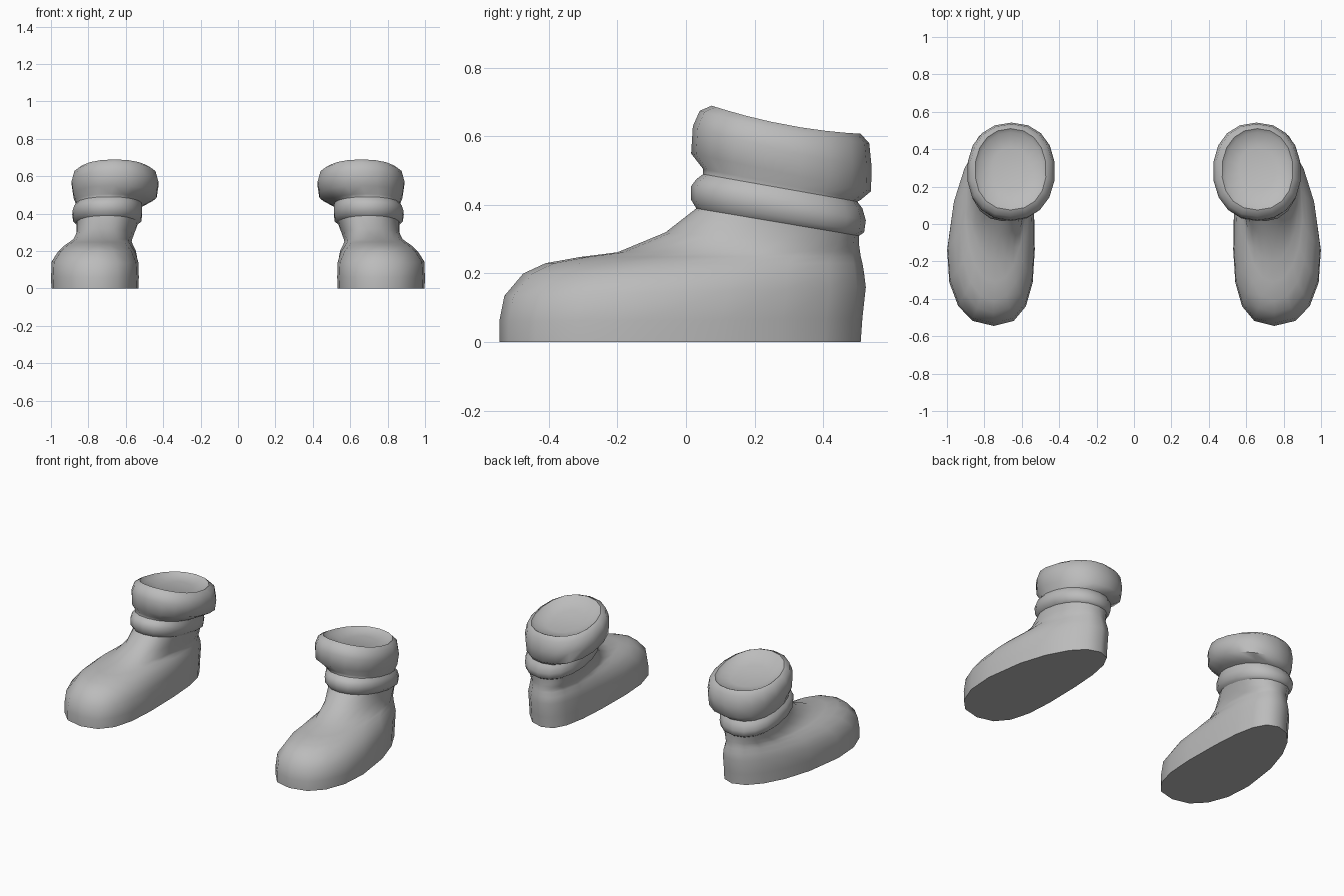
import bpy, bmesh, math

SEGMENTS = 18

grey = bpy.data.materials.new("soft grey")
grey.diffuse_color = (0.5, 0.5, 0.5, 1)


def ring(bm, side, front, back, centre, width, power=2.2, bow=0.0, sag=0.0):
    """Tilted egg-shaped ring; centre and half width run from front to back."""
    verts = []
    for i in range(SEGMENTS):
        a = 2 * math.pi * i / SEGMENTS
        c, s = math.cos(a), math.sin(a)
        v = -math.copysign(abs(c) ** (2 / power), c)
        u = math.copysign(abs(s) ** (2 / power), s)
        t = (v + 1) / 2
        y = front[0] + (back[0] - front[0]) * t
        z = front[1] + (back[1] - front[1]) * t - sag * (1 - v * v)
        x = centre[0] + (centre[1] - centre[0]) * t + bow * (1 - v * v)
        x += u * (width[0] + (width[1] - width[0]) * t)
        verts.append(bm.verts.new((side * x, y, z)))
    return verts


def loft(name, side, rings, cap_start=False, cap_end=False):
    bm = bmesh.new()
    loops = [ring(bm, side, *r) for r in rings]
    for a, b in zip(loops, loops[1:]):
        for i in range(SEGMENTS):
            j = (i + 1) % SEGMENTS
            bm.faces.new((a[i], a[j], b[j], b[i]))
    if cap_start:
        bm.faces.new(loops[0][::-1])
    if cap_end:
        bm.faces.new(loops[-1])
    # Make every face point outwards
    bmesh.ops.recalc_face_normals(bm, faces=bm.faces)
    middle = loops[0][0].co.lerp(loops[0][SEGMENTS // 2].co, 0.5)
    if sum(f.normal.dot(f.calc_center_median() - middle) for f in bm.faces) < 0:
        bmesh.ops.reverse_faces(bm, faces=bm.faces)
    mesh = bpy.data.meshes.new(name)
    bm.to_mesh(mesh)
    bm.free()
    mesh.materials.append(grey)
    obj = bpy.data.objects.new(name, mesh)
    bpy.context.collection.objects.link(obj)
    bpy.ops.object.select_all(action='DESELECT')
    obj.select_set(True)
    bpy.context.view_layer.objects.active = obj
    bpy.ops.object.shade_smooth_by_angle(angle=math.radians(55))


# Rings: front (y, z), back (y, z), centre x front/back, half width front/back
ankle = ((0.03, 0.39), (0.505, 0.31), (0.70, 0.70), (0.16, 0.17))
neck = ((0.05, 0.49), (0.50, 0.41), (0.69, 0.69), (0.175, 0.18))

foot = [
    ((-0.545, 0.0), (0.51, 0.0), (0.75, 0.685), (0.268, 0.185), 2.4, 0.042),
    ((-0.545, 0.06), (0.515, 0.07), (0.75, 0.685), (0.27, 0.185), 2.4, 0.042),
    ((-0.53, 0.135), (0.525, 0.16), (0.75, 0.685), (0.265, 0.185), 2.4, 0.042),
    ((-0.475, 0.20), (0.52, 0.20), (0.75, 0.685), (0.22, 0.185), 2.3, 0.033),
    ((-0.41, 0.23), (0.515, 0.23), (0.75, 0.69), (0.18, 0.18), 2.2, 0.025),
    ((-0.31, 0.248), (0.51, 0.25), (0.745, 0.69), (0.15, 0.175), 2.2, 0.02),
    ((-0.20, 0.262), (0.508, 0.265), (0.735, 0.69), (0.135, 0.175), 2.2, 0.015),
    ((-0.06, 0.32), (0.505, 0.285), (0.715, 0.695), (0.135, 0.172), 2.2, 0.005),
    ankle,
]
roll = [
    ankle,
    ((0.015, 0.415), (0.52, 0.32), (0.698, 0.70), (0.18, 0.188)),
    ((0.015, 0.455), (0.525, 0.355), (0.698, 0.70), (0.185, 0.193)),
    ((0.03, 0.475), (0.515, 0.39), (0.695, 0.695), (0.182, 0.188)),
    neck,
]
collar = [
    neck,
    ((0.05, 0.505), (0.51, 0.415), (0.68, 0.68), (0.19, 0.19)),
    ((0.015, 0.55), (0.54, 0.44), (0.66, 0.655), (0.225, 0.225)),
    ((0.02, 0.63), (0.542, 0.51), (0.66, 0.655), (0.235, 0.235), 2.2, 0, 0.01),
    ((0.04, 0.675), (0.535, 0.58), (0.66, 0.655), (0.22, 0.22), 2.2, 0, 0.01),
    ((0.075, 0.69), (0.51, 0.608), (0.66, 0.66), (0.195, 0.185), 2.2, 0, 0.015),
    # shallow dished opening
    ((0.10, 0.665), (0.49, 0.595), (0.66, 0.66), (0.175, 0.165), 2.2, 0, 0.015),
    ((0.18, 0.63), (0.41, 0.59), (0.66, 0.66), (0.10, 0.10), 2.2, 0, 0.01),
]

for label, side in (("left", -1), ("right", 1)):
    loft(label + "_foot", side, foot, cap_start=True)
    loft(label + "_ankle_roll", side, roll)
    loft(label + "_collar", side, collar, cap_end=True)
